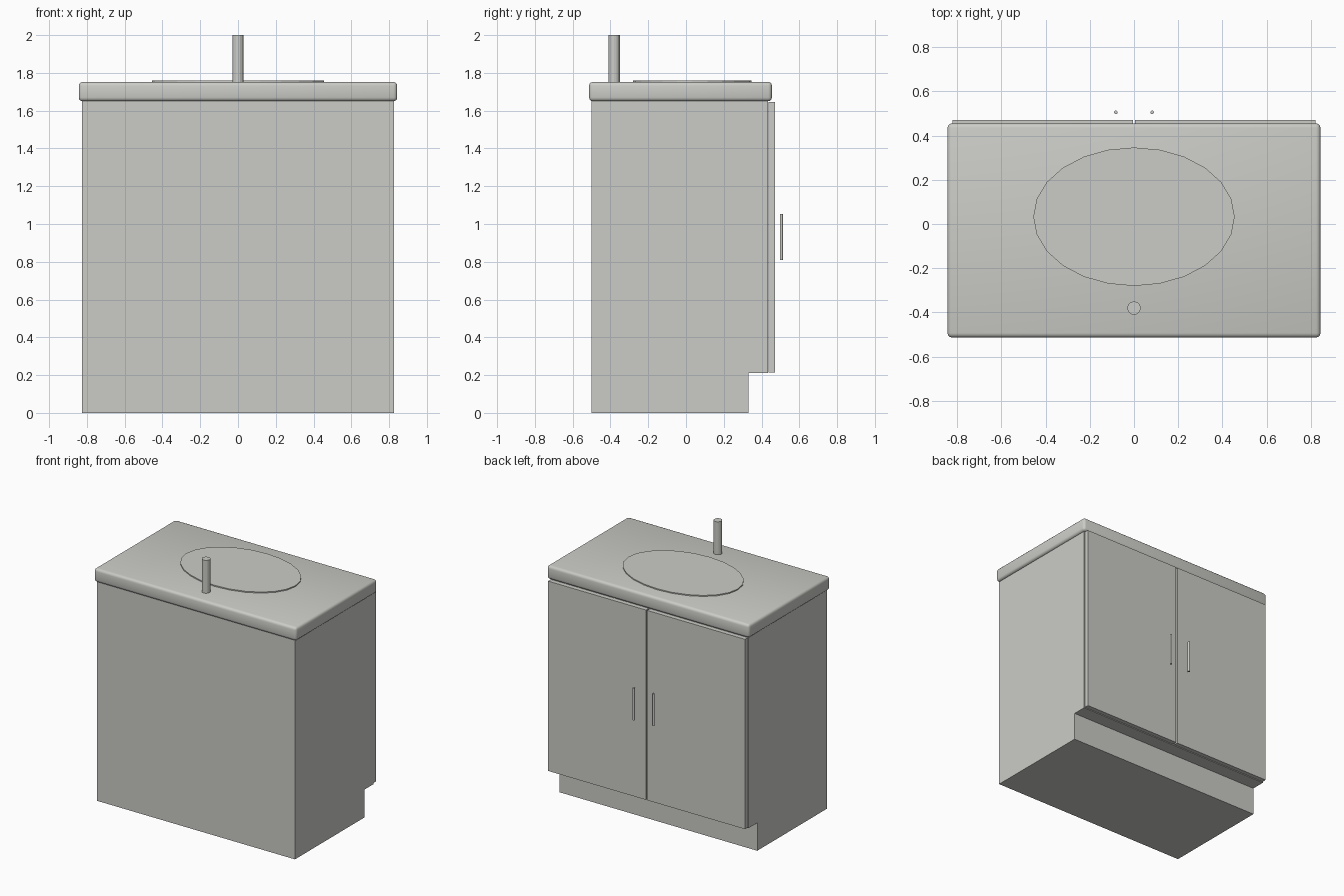
import bpy
import bmesh
from mathutils import Matrix

if "Cube" in bpy.data.objects:
    bpy.data.objects.remove(bpy.data.objects["Cube"], do_unlink=True)

# One pale warm grey throughout
grey = bpy.data.materials.new("pale_grey")
grey.use_nodes = True
colour = (0.6, 0.6, 0.57, 1)
grey.diffuse_color = colour
grey.node_tree.nodes["Principled BSDF"].inputs["Base Color"].default_value = colour


def finish(name, bm):
    bmesh.ops.recalc_face_normals(bm, faces=bm.faces)
    mesh = bpy.data.meshes.new(name)
    bm.to_mesh(mesh)
    bm.free()
    mesh.materials.append(grey)
    obj = bpy.data.objects.new(name, mesh)
    bpy.context.collection.objects.link(obj)
    return obj


def box(name, low, high, bevel=0):
    bm = bmesh.new()
    size = [h - l for l, h in zip(low, high)]
    centre = [(h + l) / 2 for l, h in zip(low, high)]
    bmesh.ops.create_cube(bm, size=1)
    bmesh.ops.scale(bm, vec=size, verts=bm.verts)
    bmesh.ops.translate(bm, vec=centre, verts=bm.verts)
    if bevel:
        bmesh.ops.bevel(bm, geom=bm.edges[:], offset=bevel, segments=3,
                        profile=0.5, affect='EDGES')
        for face in bm.faces:
            face.smooth = True
    return finish(name, bm)


def cylinder(name, x, y, bottom, top, rx, ry, sides):
    bm = bmesh.new()
    matrix = (Matrix.Translation((x, y, (bottom + top) / 2))
              @ Matrix.Diagonal((rx, ry, top - bottom, 1)))
    bmesh.ops.create_cone(bm, cap_ends=True, segments=sides, radius1=1,
                          radius2=1, depth=1, matrix=matrix)
    return finish(name, bm)


# Cabinet: side profile with a toe recess, extruded across the width
bm = bmesh.new()
profile = [(-0.5, 0), (0.33, 0), (0.33, 0.21), (0.435, 0.21),
           (0.435, 1.65), (-0.5, 1.65)]
side = bm.faces.new([bm.verts.new((-0.825, y, z)) for y, z in profile])
extruded = bmesh.ops.extrude_face_region(bm, geom=[side])["geom"]
bmesh.ops.translate(bm, vec=(1.65, 0, 0),
                    verts=[v for v in extruded if isinstance(v, bmesh.types.BMVert)])
finish("cabinet_body", bm)

# Rounded countertop, basin and tap
box("countertop", (-0.843, -0.513, 1.65), (0.843, 0.455, 1.752), bevel=0.02)
cylinder("basin", 0, 0.033, 1.74, 1.76, 0.455, 0.313, 24)
cylinder("tap", 0, -0.38, 1.74, 2.0, 0.03, 0.03, 16)

# Pair of doors with upright handles
for name, s in (("left", 1), ("right", -1)):
    inner, outer = 0.005 * s, 0.82 * s
    box(name + "_door", (min(inner, outer), 0.436, 0.215),
        (max(inner, outer), 0.47, 1.645))
    cylinder(name + "_handle", 0.082 * s, 0.505, 0.81, 1.052, 0.008, 0.008, 12)
